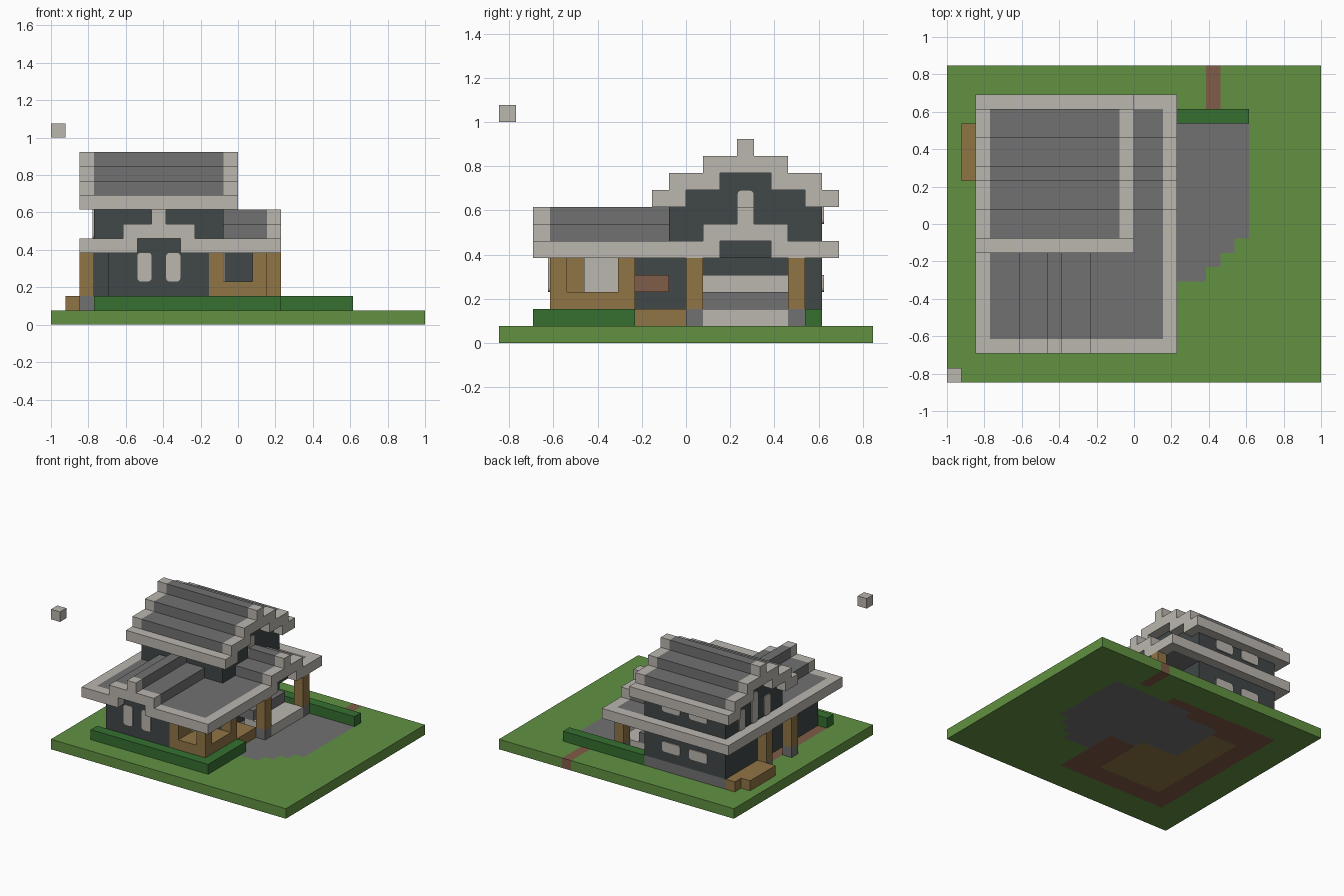
import bpy
import bmesh

cube = bpy.data.objects.get("Cube")
if cube:
    bpy.data.objects.remove(cube, do_unlink=True)

U = 1 / 13          # one block
NX, NY = 26, 22     # ground size in blocks


def srgb(c):
    c /= 255
    return c / 12.92 if c <= 0.04045 else ((c + 0.055) / 1.055) ** 2.4


def material(name, r, g, b):
    m = bpy.data.materials.new(name)
    m.use_nodes = True
    col = (srgb(r), srgb(g), srgb(b), 1)
    m.diffuse_color = col
    m.node_tree.nodes["Principled BSDF"].inputs["Base Color"].default_value = col
    return m


grass = material("grass green", 98, 145, 66)
leaf = material("hedge green", 54, 112, 48)
pale = material("pale stone", 187, 182, 175)
grey = material("mid grey", 113, 113, 113)
dark = material("dark slate", 65, 71, 72)
wood = material("wood", 144, 117, 69)
clay = material("clay brown", 127, 92, 72)


def add(name, bm, mats):
    me = bpy.data.meshes.new(name)
    bm.to_mesh(me)
    bm.free()
    for m in mats:
        me.materials.append(m)
    ob = bpy.data.objects.new(name, me)
    bpy.context.collection.objects.link(ob)
    return ob


def block_mesh(x, y, z):
    """Box between block coordinates given as (low, high) pairs."""
    bm = bmesh.new()
    bmesh.ops.create_cube(bm, size=1)
    for v in bm.verts:
        p = [lo + (c + 0.5) * (hi - lo) for c, (lo, hi) in zip(v.co, (x, y, z))]
        v.co = ((p[0] - NX / 2) * U, (p[1] - NY / 2) * U, p[2] * U)
    return bm


def block(name, mat, x, y, z):
    return add(name, block_mesh(x, y, z), [mat])


def window(name, axis, at, side, along, z):
    """Thin rounded plate on a wall facing the given axis."""
    skin = (at, at + 0.1) if side > 0 else (at - 0.1, at)
    bm = block_mesh(skin, along, z) if axis == 0 else block_mesh(along, skin, z)
    edges = [e for e in bm.edges
             if abs((e.verts[0].co - e.verts[1].co).normalized()[axis]) > 0.9]
    bmesh.ops.bevel(bm, geom=edges, offset=U * 0.25, segments=3, profile=0.5,
                    affect='EDGES')
    add(name, bm, [pale])


# Ground slab with paving, path and floors as coloured cells
bm = bmesh.new()
bmesh.ops.create_grid(bm, x_segments=NX, y_segments=NY, size=0.5)
for v in bm.verts:
    v.co = (v.co.x * NX * U, v.co.y * NY * U, U)
ground_mats = [grass, clay, wood, grey]
zones = [(1, 3, 15, 3, 19), (2, 5, 12, 5, 16), (3, 8, 12, 11, 17),
         (3, 12, 21, 10, 18), (3, 15, 20, 9, 10), (3, 15, 19, 8, 9),
         (3, 15, 18, 7, 8), (1, 18, 19, 19, 22)]
for f in bm.faces:
    c = f.calc_center_median()
    i, j = c.x / U + NX / 2, c.y / U + NY / 2
    for m, x0, x1, y0, y1 in zones:
        if x0 < i < x1 and y0 < j < y1:
            f.material_index = m
ground = add("ground", bm, ground_mats)
slab = ground.modifiers.new("thickness", 'SOLIDIFY')
slab.thickness = U
slab.offset = -1

# Hedges
block("front_hedge", leaf, (3, 16), (2, 3), (1, 2))
block("side_hedge", leaf, (15, 16), (3, 8), (1, 2))
block("back_hedge", leaf, (12, 21), (18, 19), (1, 2))

# Lower storey walls
block("front_room_wall", dark, (4, 11), (3, 14), (1, 5))
block("back_room_wall", dark, (3, 12), (14, 18), (1, 5))
block("middle_wall", dark, (11, 12), (8, 14), (1, 5))
block("back_foundation", grey, (3, 12), (18, 19), (1, 2))
block("back_wall", dark, (3, 12), (18, 19), (2, 5))

# Wooden bay with open corner windows
block("bay_base", wood, (11, 15), (3, 8), (1, 3))
block("bay_inner_wall", wood, (11, 12), (3, 8), (3, 5))
block("bay_front_post", wood, (14, 15), (3, 4), (3, 5))
block("bay_back_post", wood, (14, 15), (7, 8), (3, 5))
block("bay_back_wall", dark, (12, 14), (7, 8), (3, 5))
block("bay_inner_panel", pale, (12, 12.1), (5, 7), (3, 5))

# Porch steps and posts
block("side_wood_step", wood, (12, 15), (8, 11), (1, 2))
block("clay_panel", clay, (12, 12.1), (8, 10), (3, 4))
block("porch_pale_step", pale, (13, 16), (12, 17), (1, 2))
block("porch_grey_step", grey, (12, 14), (12, 17), (2, 3))
block("porch_pale_panel", pale, (12, 12.1), (12, 17), (3, 4))
block("rear_deck", wood, (2, 3), (14, 19), (1, 2))
block("rear_deck_step", wood, (1, 2), (14, 18), (1, 2))
for n, (i, j) in enumerate([(15, 11), (15, 17), (2, 9), (2, 13)]):
    block(f"post_foot_{n}", grey, (i, i + 1), (j, j + 1), (1, 2))
    block(f"post_{n}", wood, (i, i + 1), (j, j + 1), (2, 5))

# Lower roof: grey deck with a pale rim, open under each small gable
block("lower_roof_deck", grey, (3, 15), (3, 19), (5, 6))
for n, (x, y) in enumerate([((2, 6), (2, 3)), ((9, 16), (2, 3)),
                            ((2, 16), (19, 20)), ((2, 3), (3, 19)),
                            ((15, 16), (3, 13)), ((15, 16), (16, 19))]):
    block(f"lower_roof_rim_{n}", pale, x, y, (5, 6))
block("front_gable_infill", dark, (6, 9), (2.95, 3), (5, 6))
block("side_gable_infill", dark, (15, 15.05), (13, 16), (5, 6))

# Small stepped gables running out from the upper storey
for step, z in ((0, (6, 7)), (2, (7, 8))):
    fx = (5 + step, 10 - step)
    sy = (12 + step, 17 - step)
    block(f"front_gable_ridge_{step}", grey, fx, (3, 10), z)
    block(f"front_gable_trim_{step}", pale, fx, (2, 3), z)
    block(f"side_gable_ridge_{step}", grey, (12, 15), sy, z)
    block(f"side_gable_trim_{step}", pale, (15, 16), sy, z)

# Upper storey walls, stepping in under the roof
for n, (y, z) in enumerate([((10, 19), (6, 8)), ((11, 18), (8, 9)),
                            ((13, 16), (9, 10))]):
    block(f"upper_wall_{n}", dark, (3, 12), y, z)

# Upper roof: stepped courses, mirrored about the ridge, with pale end trims
courses = [(8, 9, 11), (9, 10, 13), (10, 12, 17), (11, 14, 15)]
for k, y0, y1 in courses:
    z = (k, k + 1)
    spans = [(y0, y1)]
    if k < 10:
        spans.append((29 - y1, 29 - y0))
    for n, y in enumerate(spans):
        block(f"roof_trim_left_{k}_{n}", pale, (12, 13), y, z)
        block(f"roof_trim_right_{k}_{n}", pale, (2, 3), y, z)
        if k == 8:
            eave, inner = ((9, 10), (10, 11)) if n == 0 else ((19, 20), (18, 19))
            block(f"roof_eave_{n}", pale, (3, 12), eave, z)
            y = inner
        block(f"roof_course_{k}_{n}", grey, (3, 12), y, z)

# Windows
for n, i in enumerate((6, 8)):
    window(f"front_window_{n}", 1, 3, -1, (i, i + 1), (3, 5))
for n, i in enumerate((5, 8)):
    window(f"back_lower_window_{n}", 1, 19, 1, (i, i + 2), (3, 4))
    window(f"back_upper_window_{n}", 1, 19, 1, (i, i + 2), (7, 8))
window("gable_window_left", 0, 12, 1, (14, 15), (7, 9))
for n, (j, top) in enumerate([(12, 8), (14, 9), (16, 8)]):
    window(f"gable_window_right_{n}", 0, 3, -1, (j, j + 1), (6, top))

# Floating block
block("floating_block", pale, (0, 1), (0, 1), (13, 14))
